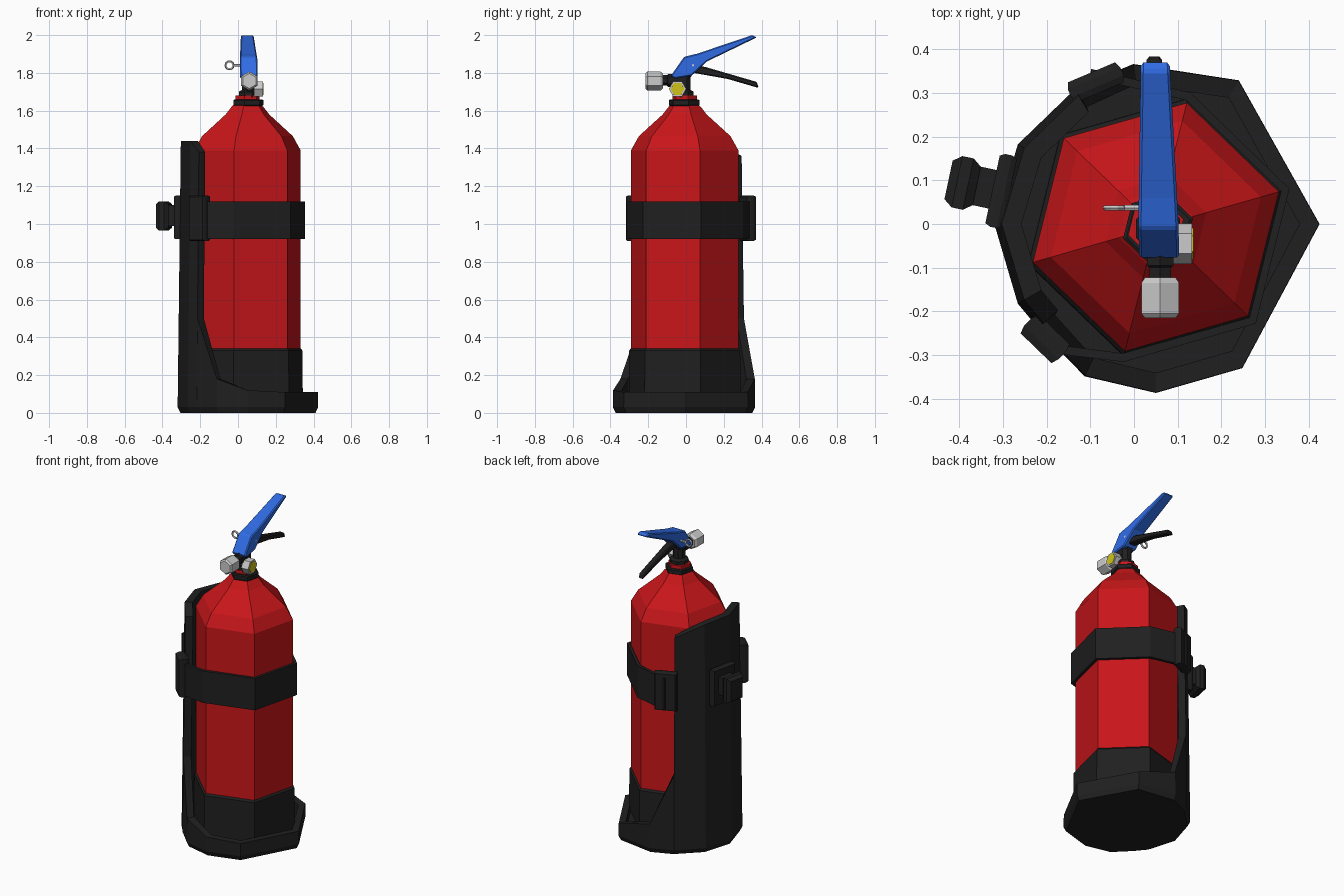
import bpy, bmesh, math
from mathutils import Vector, Matrix

if "Cube" in bpy.data.objects:
    bpy.data.objects.remove(bpy.data.objects["Cube"])

CX, CY = 0.05, -0.007


def mat(name, r, g, b):
    m = bpy.data.materials.new(name)
    m.diffuse_color = (r, g, b, 1)
    m.use_nodes = True
    m.node_tree.nodes["Principled BSDF"].inputs["Base Color"].default_value = m.diffuse_color
    return m


RED = mat("red", 0.58, 0.008, 0.01)
BLACK = mat("black", 0.014, 0.014, 0.014)
BLUE = mat("blue", 0.03, 0.15, 0.78)
YELLOW = mat("yellow", 0.62, 0.55, 0.01)


def make(name, verts, faces, material=None):
    bm = bmesh.new()
    vs = [bm.verts.new(v) for v in verts]
    for f in faces:
        bm.faces.new([vs[i] for i in f])
    bmesh.ops.recalc_face_normals(bm, faces=bm.faces)
    me = bpy.data.meshes.new(name)
    bm.to_mesh(me)
    bm.free()
    ob = bpy.data.objects.new(name, me)
    bpy.context.collection.objects.link(ob)
    if material:
        me.materials.append(material)
    return ob


def loft(name, rings, material=None, cap=True):
    """Join equal-sized closed rings in order."""
    n, m = len(rings[0]), len(rings)
    faces = [(k * n + i, k * n + (i + 1) % n, (k + 1) * n + (i + 1) % n, (k + 1) * n + i)
             for k in range(m - 1) for i in range(n)]
    if cap:
        faces += [tuple(range(n)), tuple(range((m - 1) * n, m * n))]
    return make(name, [v for r in rings for v in r], faces, material)


def lathe(name, profile, n, start, centre, material=None, axis="Z"):
    """Profile of (radius, distance along axis)."""
    rot = {"Z": Matrix(), "X": Matrix.Rotation(math.pi / 2, 4, "Y"),
           "Y": Matrix.Rotation(-math.pi / 2, 4, "X")}[axis]
    rings = []
    for r, h in profile:
        angs = [math.radians(start) + math.tau * i / n for i in range(n)]
        rings.append([rot @ Vector((r * math.cos(a), r * math.sin(a), h)) + Vector(centre)
                      for a in angs])
    return loft(name, rings, material)


def box(name, ang, radius, size, z0, z1, material=None, inset=0.0):
    """Box turned to face outward from the axis at an angle; size = (radial, tangential)."""
    a = math.radians(ang)
    u, t = Vector((math.cos(a), math.sin(a), 0)), Vector((-math.sin(a), math.cos(a), 0))
    c = Vector((CX, 0, 0)) + u * radius
    rings = []
    for s, k in ((-1, inset), (-0.4, 0), (0.4, 0), (1, inset)):
        w = size[1] / 2 - k
        rings.append([c + u * s * size[0] / 2 + t * w * i + Vector((0, 0, z))
                      for i, z in ((-1, z0 + k), (1, z0 + k), (1, z1 - k), (-1, z1 - k))])
    return loft(name, rings, material)


# bottle: six-sided, with a dark lower section
lathe("bottle", [(0.293, 0.3), (0.293, 1.39), (0.25, 1.465), (0.12, 1.58), (0.088, 1.62),
                 (0.066, 1.64), (0.066, 1.68)], 6, 16, (CX, CY, 0), RED)
lathe("bottle_base", [(0.28, 0.03), (0.305, 0.08), (0.303, 0.33), (0.29, 0.345)],
      6, 16, (CX, CY, 0), BLACK)

# holder: cup with a tall back wall; columns of (angle, radius, top height)
cols = [(0, .375, .11), (60, .38, .11), (98, .37, .18), (120.5, .362, .5), (121, .36, 1.36),
        (150, .365, 1.43), (180, .37, 1.44), (210, .365, 1.44), (221.5, .36, 1.38),
        (222, .362, .5), (245, .385, .18), (270, .387, .12), (301, .385, .11)]


def ring(inset, heights):
    out = []
    for (a, r, top) in cols:
        a = math.radians(a)
        z = top if heights is None else heights
        k = r - inset - 0.012 * z
        out.append((CX + k * math.cos(a), k * math.sin(a), z))
    return out


loft("holder", [ring(0.015, 0.0), ring(0.0, 0.03), ring(0.0, None),
                ring(0.045, None), ring(0.045, 0.05)], BLACK)

# strap around the bottle, ending in two clamps on the wall edges
path = [(-0.10, 0.345)]
path += [(CX + 0.308 * math.cos(math.radians(a)), CY + 0.308 * math.sin(math.radians(a)))
         for a in (76, 16, -44, -104)]
path += [(-0.19, -0.285)]
n = len(path)
strap = make("strap", [(x, y, z) for z in (0.92, 1.12) for x, y in path],
             [(i, i + 1, n + i + 1, n + i) for i in range(n - 1)], BLACK)
sol = strap.modifiers.new("thickness", "SOLIDIFY")
sol.thickness, sol.offset = 0.02, 0
box("clamp_back", 113, 0.352, (0.05, 0.13), 0.91, 1.15, BLACK, 0.006)
box("clamp_front", 226, 0.365, (0.06, 0.11), 0.91, 1.15, BLACK, 0.006)

# buckle on the back wall
box("buckle_plate", 168, 0.362, (0.04, 0.17), 0.92, 1.15, BLACK, 0.006)
box("buckle_stem", 168, 0.395, (0.07, 0.09), 0.99, 1.10, BLACK)
box("buckle", 168, 0.452, (0.066, 0.12), 0.965, 1.12, BLACK, 0.015)

# neck collar and valve
lathe("neck_collar", [(0.075, 1.622), (0.083, 1.63), (0.083, 1.655), (0.075, 1.66)],
      6, 16, (0.055, -0.01, 0), BLACK)
lathe("valve", [(0.055, 1.67), (0.055, 1.70), (0.036, 1.71), (0.036, 1.83)],
      8, 22.5, (0.055, -0.01, 0), BLACK)
lathe("nozzle_pipe", [(0.028, -0.14), (0.028, -0.10), (0.035, -0.095), (0.035, 0.0)],
      6, 30, (0.06, 0, 1.76), BLACK, "Y")
lathe("nozzle", [(0.04, -0.215), (0.05, -0.205), (0.05, -0.135), (0.04, -0.122)],
      6, 30, (0.06, 0, 1.757), None, "Y")

# pressure gauge
lathe("gauge_stem", [(0.022, 0.05), (0.022, 0.1)], 6, 90, (0, -0.045, 1.715), BLACK, "X")
lathe("gauge", [(0.046, 0.085), (0.046, 0.133)], 6, 90, (0, -0.045, 1.715), None, "X")
lathe("gauge_face", [(0.037, 0.12), (0.036, 0.136)], 6, 90, (0, -0.045, 1.715), YELLOW, "X")


def lever(name, outline, centre, width, material):
    """Side outline of (y, z); width shrinks along y."""
    rings = []
    for s in (-1, 1):
        rings.append([(centre + 0.004 * (1 - y / 0.2) + s * width(y) / 2, y, z)
                      for y, z in outline])
    ob = loft(name, rings, material)
    bev = ob.modifiers.new("edges", "BEVEL")
    bev.width, bev.segments = 0.006, 1
    return ob


# squeeze handles
lever("upper_handle", [(-0.08, 1.785), (-0.01, 1.885), (0.06, 1.902), (0.35, 2.0),
                       (0.375, 1.988), (0.11, 1.86), (0.03, 1.785), (-0.06, 1.77)],
      0.052, lambda y: 0.092 - 0.07 * max(0, y), BLUE)
lever("lower_handle", [(-0.03, 1.79), (0.03, 1.84), (0.10, 1.832), (0.375, 1.752),
                       (0.385, 1.72), (0.22, 1.768), (0.04, 1.80), (0.0, 1.74)],
      0.05, lambda y: 0.05 - 0.04 * max(0, y), BLACK)

# safety pin with pull ring
lathe("safety_pin", [(0.007, -0.022), (0.007, 0.1)], 6, 0, (0, 0.037, 1.84), None, "X")
bpy.ops.mesh.primitive_torus_add(location=(-0.045, 0.037, 1.84), rotation=(math.pi / 2, 0, 0),
                                 major_radius=0.021, minor_radius=0.006,
                                 major_segments=10, minor_segments=5)
bpy.context.object.name = "pin_ring"
